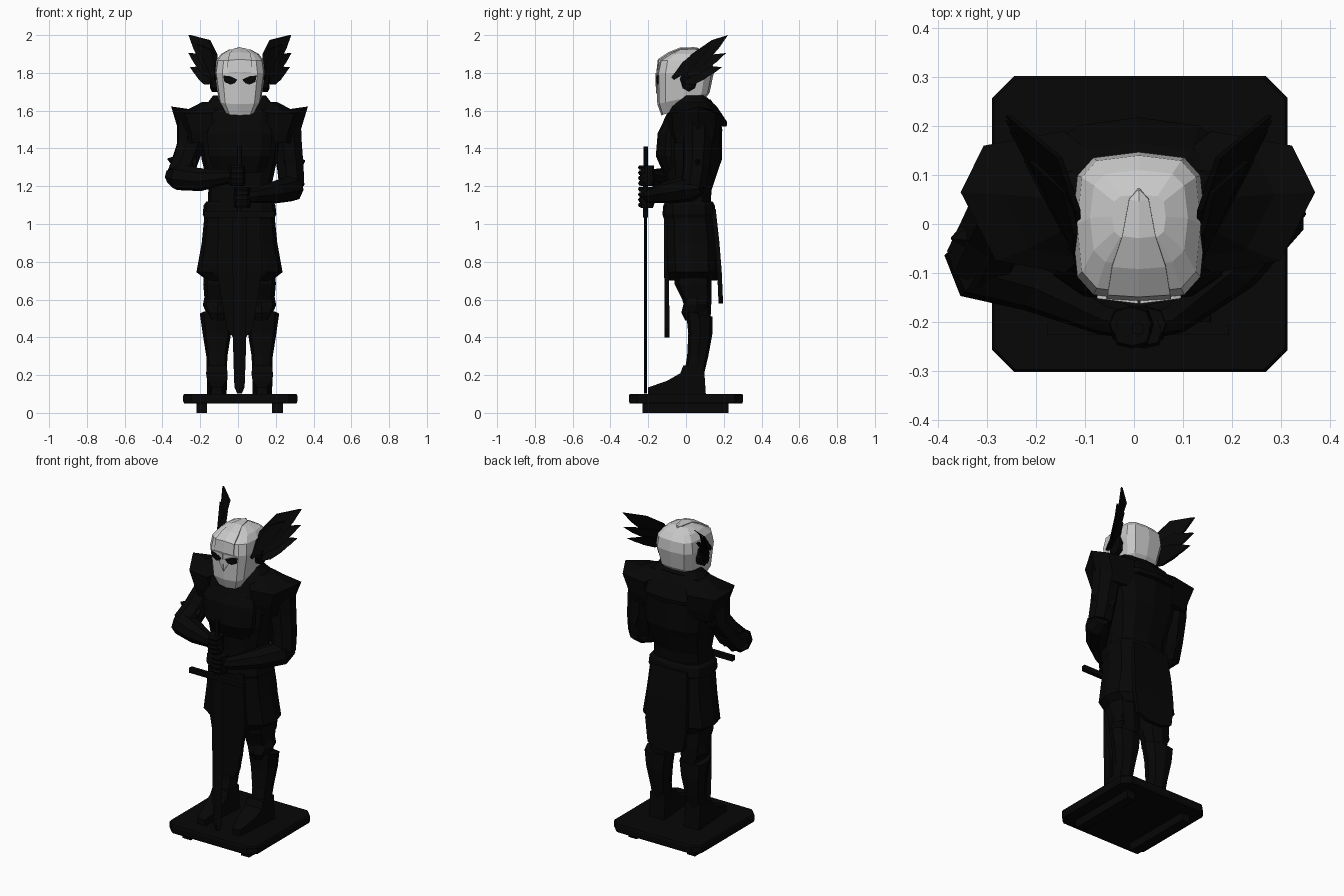
import bpy, math
from mathutils import Vector as V
from mathutils.bvhtree import BVHTree
import bmesh

C = 0.008  # centre line of the figure


def material(name, rgb):
    m = bpy.data.materials.new(name)
    m.diffuse_color = (*rgb, 1)
    return m


BLACK = material("black", (0.002, 0.002, 0.002))
SILVER = material("silver", (0.58, 0.58, 0.58))


def skin(name, rings, mat=BLACK):
    """Closed flat-shaded solid through rings of equal length."""
    bm = bmesh.new()
    loops = [[bm.verts.new(p) for p in r] for r in rings]
    n = len(loops[0])
    for a, b in zip(loops, loops[1:]):
        for i in range(n):
            j = (i + 1) % n
            bm.faces.new((a[i], a[j], b[j], b[i]))
    bm.faces.new(loops[0][::-1])
    bm.faces.new(loops[-1])
    bmesh.ops.remove_doubles(bm, verts=bm.verts, dist=1e-5)
    bmesh.ops.recalc_face_normals(bm, faces=bm.faces)
    me = bpy.data.meshes.new(name)
    bm.to_mesh(me)
    bm.free()
    me.materials.append(mat)
    ob = bpy.data.objects.new(name, me)
    bpy.context.collection.objects.link(ob)
    return ob


def loft(name, rings, mat=BLACK, cx=C, n=12, e=0.8):
    """Rings are (z, half width, y front, y back, rise towards the back)."""
    out = []
    for z, rx, y0, y1, *t in rings:
        loop = []
        for i in range(n):
            a = 2 * math.pi * i / n - math.pi / 2
            c, s = (math.copysign(abs(k) ** e, k) for k in (math.cos(a), math.sin(a)))
            loop.append(V((cx + rx * c, (y0 + y1) / 2 + (y1 - y0) / 2 * s,
                           z + (t[0] if t else 0) * s)))
        out.append(loop)
    return skin(name, out, mat)


def tube(name, pts, n=8):
    """Limb through points (x, y, z, radius)."""
    p = [V(q[:3]) for q in pts]
    out = []
    for i, q in enumerate(pts):
        d = (p[min(i + 1, len(p) - 1)] - p[max(i - 1, 0)]).normalized()
        u = d.cross(V((0.3, 1, 0.2))).normalized()
        w = d.cross(u)
        out.append([p[i] + q[3] * (u * math.cos(2 * math.pi * k / n) + w * math.sin(2 * math.pi * k / n))
                    for k in range(n)])
    return skin(name, out)


def box(name, x0, x1, y0, y1, z0, z1):
    return skin(name, [[V((x0, y0, z)), V((x1, y0, z)), V((x1, y1, z)), V((x0, y1, z))] for z in (z0, z1)])


def panel(name, rows, t):
    """Hanging cloth from rows of (half width, y, z)."""
    return skin(name, [[V((C - w, y - t / 2, z)), V((C + w, y - t / 2, z)),
                        V((C + w, y + t / 2, z)), V((C - w, y + t / 2, z))] for w, y, z in rows])


# Base
plan = [(.257, -.302), (.302, -.257), (.302, .257), (.257, .302),
        (-.257, .302), (-.302, .257), (-.302, -.257), (-.257, -.302)]
skin("base_slab", [[V((.012 + x * k, y * k, z)) for x, y in plan]
                   for z, k in ((.05, .985), (.06, 1), (.092, 1), (.1, .985))])
for s in (-1, 1):
    box("base_runner", .009 + s * .2 - .028, .009 + s * .2 + .028, -.23, .225, 0, .055)

# Legs and boots
for s in (-1, 1):
    x = C + s * .12
    loft("thigh", [(.85, .085, -.07, .13), (.68, .087, -.06, .135), (.6, .08, -.02, .135), (.5, .06, .01, .13)],
         cx=C + s * .105, n=8)
    loft("knee_guard", [(.49, .035, -.005, .08), (.53, .06, -.025, .11), (.57, .078, -.015, .13), (.64, .065, -.0, .12)],
         cx=x - s * .004, n=8)
    loft("greave", [(.19, .052, -.012, .092), (.3, .056, .006, .118), (.42, .075, .012, .14), (.525, .09, .0, .14, -.015)],
         cx=x, n=8, e=.75)
    side = [(-.2, .1, .5), (-.2, .135, .45), (-.1, .17, .9), (-.03, .21, 1), (-.015, .25, .9),
            (.095, .25, .9), (.105, .1, .9)]
    skin("boot", [[V((x + k * .057 * w, y, z)) for y, z, w in side] for k in (-1, 1)])

# Skirt, cloth panels and belt
loft("skirt", [(.7, .17, -.095, .165), (.745, .228, -.108, .172), (.9, .2, -.115, .17), (1.1, .18, -.11, .145)], n=12, e=.7)
panel("front_cloth", [(.035, -.1, .4), (.07, -.1, .45), (.12, -.103, .75), (.11, -.105, 1.06)], .025)
panel("back_cloth", [(.05, .184, .58), (.12, .183, .61), (.14, .177, .75), (.135, .165, .9), (.12, .145, 1.08)], .024)
loft("belt", [(1.03, .185, -.118, .15), (1.05, .195, -.125, .158), (1.1, .19, -.12, .152), (1.12, .175, -.11, .14)], e=.7)

# Torso, breastplate and collar
loft("torso", [(1.08, .17, -.105, .13), (1.18, .165, -.1, .135), (1.3, .19, -.11, .175), (1.34, .2, -.12, .19),
               (1.5, .225, -.12, .192), (1.6, .19, -.09, .17), (1.66, .12, -.06, .13)], e=.7)
loft("breastplate", [(1.27, .13, -.12, .0), (1.36, .17, -.16, .0), (1.48, .18, -.15, .0), (1.56, .15, -.11, .0)], n=10)
loft("mantle", [(1.515, .2, -.125, .215), (1.54, .21, -.122, .218), (1.62, .185, -.085, .165), (1.68, .14, -.02, .1)], e=.75)
loft("neck", [(1.55, .1, -.07, .1), (1.72, .09, -.08, .08)], n=8)

# Pauldrons: dished on top, tips pointing outwards
plan = [(.15, -.1), (.29, -.075), (.362, .065), (.315, .16), (.15, .19)]
for s in (-1, 1):
    rings = []
    for z, kx, ky, tip in ((1.43, .86, .8, 0), (1.49, .89, .93, 0), (1.585, 1, 1, .037), (1.605, .77, .8, 0), (1.645, .55, .5, 0)):
        rings.append([V((C + s * x * kx, .045 + (y - .045) * ky, z + (tip if x > .35 else 0))) for x, y in plan])
    skin("pauldron", rings)

# Arms: one bent higher than the other, meeting on the grip
tube("left_arm", [(-.24, .06, 1.58, .085), (-.25, .05, 1.42, .076), (-.285, -.015, 1.32, .072), (-.31, -.075, 1.25, .075)])
tube("left_forearm", [(-.35, -.04, 1.255, .045), (-.32, -.085, 1.25, .072), (-.2, -.12, 1.235, .062), (-.06, -.19, 1.25, .038), (-.01, -.2, 1.255, .035)])
tube("right_arm", [(.25, .06, 1.58, .085), (.262, .06, 1.42, .08), (.277, .055, 1.3, .074), (.285, .04, 1.2, .07)])
tube("right_forearm", [(.305, .08, 1.2, .045), (.285, .025, 1.19, .072), (.2, -.085, 1.17, .062), (.08, -.19, 1.15, .038), (.03, -.2, 1.14, .035)])
tube("left_elbow_guard", [(-.25, 0, 1.31, .08), (-.3, -.02, 1.325, .06), (-.373, -.03, 1.345, .003)], 6)
tube("right_elbow_guard", [(.25, .06, 1.3, .08), (.3, .06, 1.315, .06), (.355, .06, 1.335, .003)], 6)

# Gauntlets with four stacked fingers each
for s, z0 in ((-1, 1.2), (1, 1.085)):
    loft("fist", [(z0, .04, -.24, -.175), (z0 + .03, .048, -.245, -.165), (z0 + .11, .042, -.24, -.17)],
         cx=C + s * .015, n=8)
    for i in range(4):
        z = z0 + .004 + i * .028
        loft("finger", [(z, .036, -.248, -.19), (z + .012, .04, -.254, -.19), (z + .023, .036, -.248, -.19)],
             cx=C + s * .012, n=8, e=.7)

# Sword, point down
skin("sword_blade", [[V((C - w, -.214, z)), V((C, -.222, z)), V((C + w, -.214, z)), V((C, -.206, z))]
                     for w, z in ((.012, .103), (.027, .135), (.033, .3), (.038, 1.06))])
loft("sword_grip", [(1.05, .014, -.227, -.201), (1.41, .013, -.226, -.202)], n=8)
box("sword_guard", C - .185, C + .185, -.227, -.201, 1.035, 1.065)

# Helmet
H = .01
helm = loft("helmet", [(1.615, .08, -.13, .095, .04), (1.665, .113, -.152, .125, .03), (1.8, .136, -.156, .147),
                       (1.865, .126, -.142, .14), (1.9, .1, -.085, .11, .0), (1.925, .055, -.03, .06)],
            SILVER, cx=H, n=12, e=.55)
tree = BVHTree.FromPolygons([v.co for v in helm.data.vertices], [list(f.vertices) for f in helm.data.polygons])


def face_plate(name, pts, lift, mat):
    """Thin plate laid on the front of the helmet from (x, z) points."""
    hit = [tree.ray_cast(V((H + x, -1, z)), V((0, 1, 0)))[0] for x, z in pts]
    skin(name, [[p + V((0, d, 0)) for p in hit] for d in (.003, -lift)], mat)


for s in (-1, 1):
    face_plate("eye_slit", [(s * .014, 1.75), (s * .05, 1.738), (s * .082, 1.752), (s * .088, 1.786),
                            (s * .05, 1.782), (s * .014, 1.765)], .004, BLACK)
    face_plate("brow", [(s * .002, 1.762), (s * .012, 1.768), (s * .05, 1.785), (s * .086, 1.792),
                        (s * .07, 1.799), (s * .002, 1.799)], .007, SILVER)
    face_plate("nose_guard", [(s * .001, 1.69), (s * .001, 1.765), (s * .012, 1.765), (s * .032, 1.74)], .006, SILVER)

# Raised crest band tapering to the back
skin("helmet_crest", [[V((H - w, y + .004, z - .012)), V((H - w, y, z)), V((H, y - .004, z + .006)), V((H + w, y, z)),
                       V((H + w, y + .004, z - .012))]
                      for w, y, z in ((.066, -.153, 1.8), (.064, -.145, 1.866), (.055, -.088, 1.904),
                                      (.034, -.025, 1.929), (.02, .05, 1.93), (.002, .07, 1.926))], SILVER)

# Helmet wings: fans of flat feathers swept back, upper edges leaning in
feathers = [((-.03, 1.79), (.222, 2.0), .046), ((-.07, 1.77), (.13, 1.95), .03), ((-.02, 1.78), (.212, 1.905), .036),
            ((-.01, 1.76), (.19, 1.83), .034), ((-.02, 1.75), (.13, 1.79), .03)]
for s in (-1, 1):
    for k, (root, tip, w) in enumerate(feathers):
        r, t = V(root), V(tip)
        d = t - r
        nrm = V((-d.y, d.x)).normalized()
        leaf = [(r + d * f + nrm * w * g, max(0, w * g)) for f, g in
                ((0, .3), (.35, 1), (.75, .75), (1, 0), (.75, -.5), (.35, -.9), (0, -.3))]
        skin("wing_feather", [[V((H + s * (max(.125, .135 + .52 * (p.x + .03) - 1.7 * up) + o + .003 * k), p.x, p.y))
                               for p, up in leaf] for o in (-.006, .006)])
    skin("wing_disc", [[V((H + s * x, .015 + r * .72 * math.cos(a * math.pi / 4), 1.765 + r * math.sin(a * math.pi / 4)))
                        for a in range(8)] for x, r in ((.1, .065), (.148, .065), (.158, .045))])
